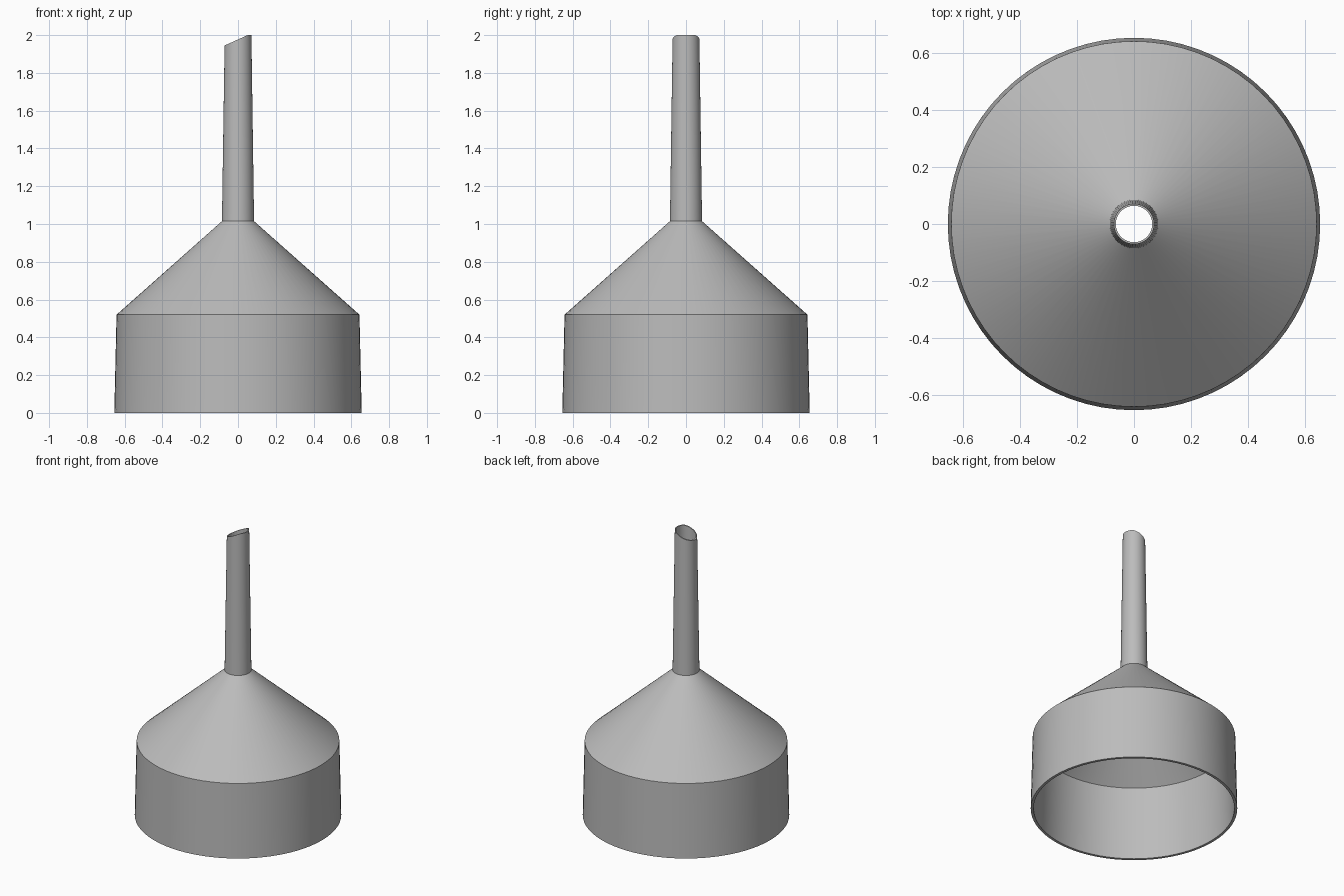
import bpy, bmesh, math
from mathutils import Vector

if "Cube" in bpy.data.objects:
    bpy.data.objects.remove(bpy.data.objects["Cube"], do_unlink=True)

# Grey plastic
grey = bpy.data.materials.new("grey_plastic")
grey.use_nodes = True
colour = (0.5, 0.5, 0.5, 1)
grey.diffuse_color = colour
grey.node_tree.nodes["Principled BSDF"].inputs["Base Color"].default_value = colour

# Wall section (radius, height): outside going up, then inside going down
TIP = 2.0
outside = [(0.655, 0), (0.643, 0.52), (0.085, 1.015), (0.071, TIP)]
inside = [(0.064, TIP), (0.075, 1.005), (0.625, 0.51), (0.637, 0)]

bm = bmesh.new()
ring = [bm.verts.new((r, 0, z)) for r, z in outside + inside]
edges = [bm.edges.new((a, b)) for a, b in zip(ring, ring[1:] + ring[:1])]
bmesh.ops.spin(bm, geom=ring + edges, cent=(0, 0, 0), axis=(0, 0, 1),
               angle=math.tau, steps=72, use_merge=True)
bmesh.ops.remove_doubles(bm, verts=bm.verts, dist=0.0005)

# Slanted spout tip with a small flat at its high side
for v in bm.verts:
    if v.co.z > 1.9:
        v.co.z = min(TIP, 1.977 + 0.45 * v.co.x)
bmesh.ops.recalc_face_normals(bm, faces=bm.faces)

mesh = bpy.data.meshes.new("funnel")
bm.to_mesh(mesh)
bm.free()
mesh.materials.append(grey)
funnel = bpy.data.objects.new("funnel", mesh)
bpy.context.collection.objects.link(funnel)

bpy.context.view_layer.objects.active = funnel
funnel.select_set(True)
bpy.ops.object.shade_smooth_by_angle(angle=math.radians(30))
